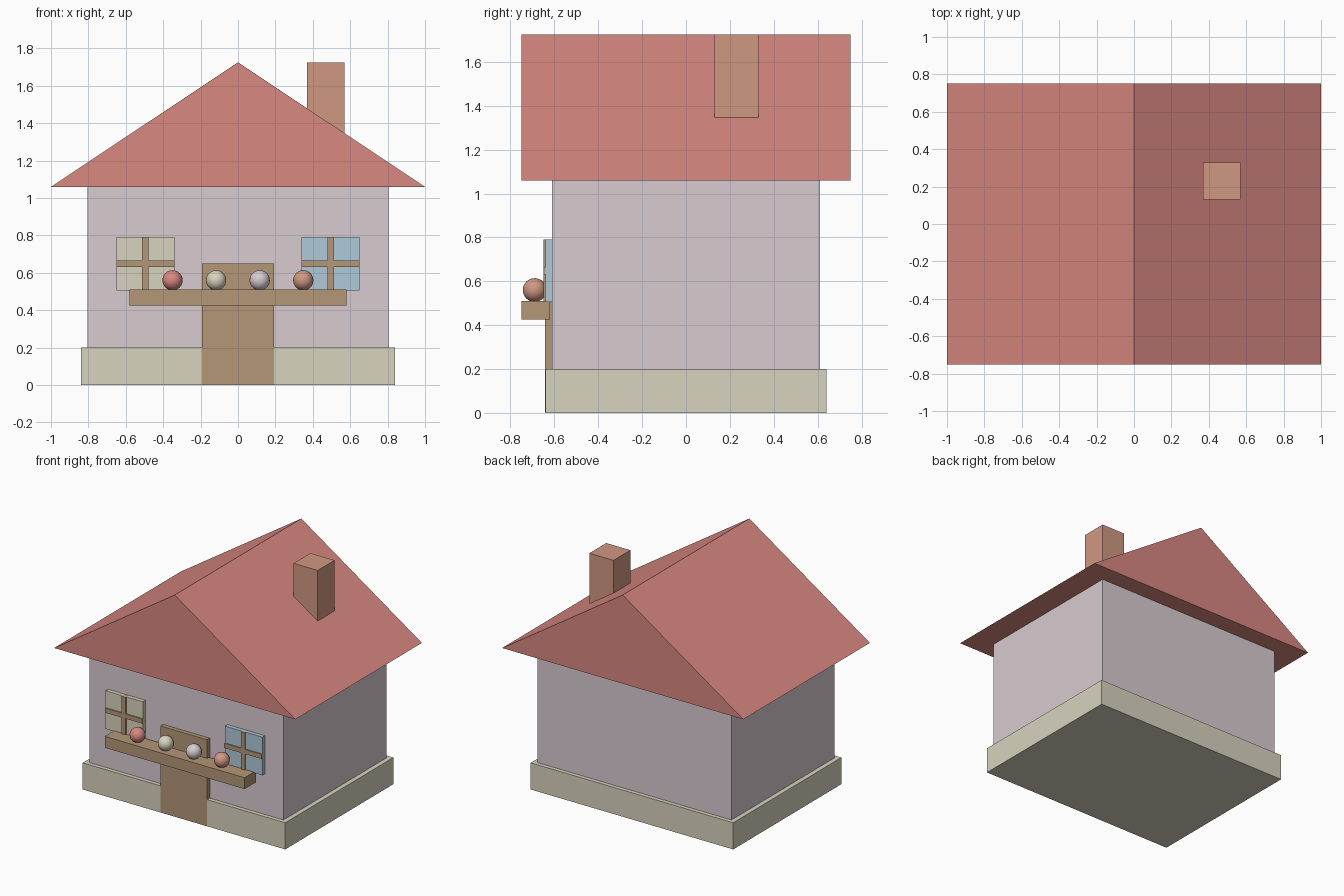
import bpy
import bmesh

cube = bpy.data.objects.get("Cube")
if cube:
    bpy.data.objects.remove(cube, do_unlink=True)


def make_material(name, rgb):
    """Flat material from 8-bit sRGB, stored as linear values."""
    linear = [((c / 255 + 0.055) / 1.055) ** 2.4 for c in rgb] + [1.0]
    mat = bpy.data.materials.new(name)
    mat.use_nodes = True
    mat.diffuse_color = linear
    mat.node_tree.nodes["Principled BSDF"].inputs["Base Color"].default_value = linear
    return mat


red = make_material("roof red", (217, 136, 129))
lilac = make_material("pale lilac", (216, 204, 209))
cream = make_material("cream", (216, 211, 191))
wood = make_material("wood brown", (181, 151, 119))
blue = make_material("glass blue", (176, 202, 218))
clay = make_material("chimney clay", (208, 152, 130))


def add_object(name, bm, mat):
    bmesh.ops.recalc_face_normals(bm, faces=bm.faces)
    mesh = bpy.data.meshes.new(name)
    bm.to_mesh(mesh)
    bm.free()
    mesh.materials.append(mat)
    obj = bpy.data.objects.new(name, mesh)
    bpy.context.collection.objects.link(obj)
    return obj


def box(name, mat, xs, ys, zs):
    """Box between the low and high limits on each axis."""
    bm = bmesh.new()
    bmesh.ops.create_cube(bm, size=1)
    for v in bm.verts:
        v.co = [lim[0] if c < 0 else lim[1] for c, lim in zip(v.co, (xs, ys, zs))]
    return add_object(name, bm, mat)


def prism(name, mat, profile, y0, y1):
    """Extrude an (x, z) profile along y."""
    bm = bmesh.new()
    face = bm.faces.new([bm.verts.new((x, y0, z)) for x, z in profile])
    new = bmesh.ops.extrude_face_region(bm, geom=[face])["geom"]
    verts = [g for g in new if isinstance(g, bmesh.types.BMVert)]
    bmesh.ops.translate(bm, verts=verts, vec=(0, y1 - y0, 0))
    return add_object(name, bm, mat)


def ball(name, mat, x, y, z, radius):
    bm = bmesh.new()
    bmesh.ops.create_uvsphere(bm, u_segments=24, v_segments=16, radius=radius)
    bmesh.ops.translate(bm, verts=bm.verts, vec=(x, y, z))
    for f in bm.faces:
        f.smooth = True
    return add_object(name, bm, mat)


def window(side, x, mat):
    """Pane with crossed glazing bars on the front wall."""
    z, half_w, half_h, bar = 0.648, 0.155, 0.143, 0.017
    box(side + "_window_pane", mat, (x - half_w, x + half_w), (-0.64, -0.60),
        (z - half_h, z + half_h))
    box(side + "_window_upright", wood, (x - bar, x + bar), (-0.65, -0.61),
        (z - half_h, z + half_h))
    box(side + "_window_crossbar", wood, (x - half_w, x + half_w), (-0.649, -0.61),
        (z - bar, z + bar))


# House body
box("plinth", cream, (-0.84, 0.84), (-0.64, 0.64), (0, 0.2))
box("walls", lilac, (-0.805, 0.805), (-0.61, 0.61), (0.1, 1.06))
prism("roof", red, [(-1, 1.06), (1, 1.06), (0, 1.725)], -0.75, 0.75)
box("chimney", clay, (0.37, 0.57), (0.13, 0.33), (1.2, 1.725))

# Door and windows
box("door", wood, (-0.193, 0.193), (-0.642, -0.60), (0.002, 0.65))
window("right", -0.495, cream)
window("left", 0.495, blue)

# Display shelf with a row of balls
box("shelf", wood, (-0.58, 0.58), (-0.75, -0.62), (0.425, 0.51))
for i, mat in enumerate((red, cream, lilac, clay)):
    ball(f"ball_{i + 1}", mat, -0.35 + i * 0.233, -0.69, 0.56, 0.054)
